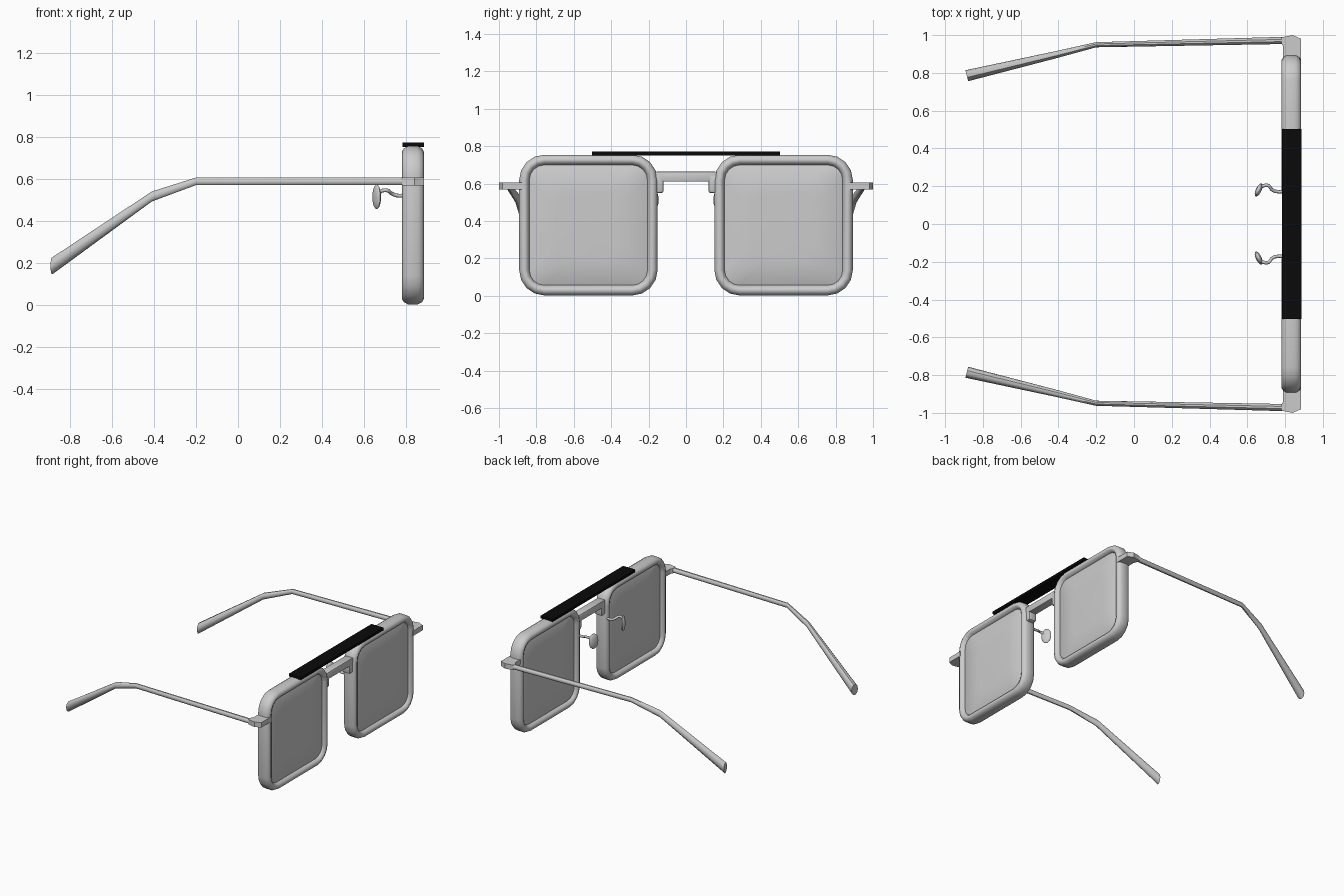
import bpy, bmesh, math
from mathutils import Vector, Matrix

if "Cube" in bpy.data.objects:
    bpy.data.objects.remove(bpy.data.objects["Cube"])


def finish(name, bm, angle=40):
    bmesh.ops.recalc_face_normals(bm, faces=bm.faces)
    mesh = bpy.data.meshes.new(name)
    bm.to_mesh(mesh)
    bm.free()
    ob = bpy.data.objects.new(name, mesh)
    bpy.context.collection.objects.link(ob)
    bpy.context.view_layer.objects.active = ob
    ob.select_set(True)
    bpy.ops.object.shade_smooth_by_angle(angle=math.radians(angle))
    ob.select_set(False)
    return ob


def loft(name, rings, closed=False, angle=40):
    bm = bmesh.new()
    vs = [[bm.verts.new(p) for p in r] for r in rings]
    n = len(vs[0])
    for i in range(len(vs) if closed else len(vs) - 1):
        a, b = vs[i], vs[(i + 1) % len(vs)]
        for j in range(n):
            k = (j + 1) % n
            bm.faces.new((a[j], a[k], b[k], b[j]))
    if not closed:
        bm.faces.new(vs[0])
        bm.faces.new(vs[-1])
    return finish(name, bm, angle)


def rounded_rect(x, yc, zc, hw, hh, r, n=4):
    pts = []
    for q, (sy, sz) in enumerate([(1, 1), (-1, 1), (-1, -1), (1, -1)]):
        for i in range(n + 1):
            a = math.pi / 2 * (q + i / n)
            pts.append((x, yc + sy * (hw - r) + r * math.cos(a),
                        zc + sz * (hh - r) + r * math.sin(a)))
    return pts


def box(name, lo, hi, bevel=0.0):
    bm = bmesh.new()
    lo, hi = Vector(lo), Vector(hi)
    bmesh.ops.create_cube(bm, size=1, matrix=Matrix.Translation((lo + hi) / 2)
                          @ Matrix.Diagonal((*(hi - lo), 1)))
    if bevel:
        bmesh.ops.bevel(bm, geom=bm.edges[:], offset=bevel, segments=2,
                        profile=0.5, affect='EDGES')
    return finish(name, bm)


# Rim cross-section: (inset from outer edge, x)
PROFILE = [(0.0, 0.808), (0.0, 0.857), (0.010, 0.876), (0.026, 0.885), (0.042, 0.879),
           (0.055, 0.858), (0.055, 0.807), (0.042, 0.786), (0.026, 0.780), (0.010, 0.789)]
# Lens layers: (x, inset)
LENS = [(0.797, 0.20), (0.803, 0.06), (0.812, 0.045), (0.853, 0.045), (0.862, 0.06), (0.868, 0.20)]

for s, side in ((1, "left"), (-1, "right")):
    yc, zc, hw, hh = s * 0.522, 0.378, 0.370, 0.376

    # Rim and lens
    loft(side + "_rim", [rounded_rect(x, yc, zc, hw - d, hh - d, 0.135 - d)
                         for d, x in PROFILE], closed=True, angle=60)
    loft(side + "_lens", [rounded_rect(x, yc, zc, hw - d, hh - d, 0.08)
                          for x, d in LENS], angle=50)

    # Hinge end piece
    outline = [(.79, .86), (.885, .86), (.885, .98), (.84, 1.0), (.78, .988), (.78, .955), (.79, .94)]
    loft(side + "_hinge", [[(x, s * y, z) for x, y in outline] for z in (.568, .606)], angle=30)

    # Temple arm: x, y, z, half width, half height
    path = [(.80, .972, .587, .019, .019), (-.20, .949, .587, .0135, .019),
            (-.41, .897, .515, .019, .025), (-.885, .785, .184, .029, .041)]
    rings = []
    for x, y, z, hy, hz in path:
        lean = -0.1 if x < -0.8 else 0.0
        rings.append([(x + 0.25 * (hy * math.cos(a)) * (1 if x < -.8 else 0) * -1,
                       s * (y + hy * math.cos(a)), z + hz * math.sin(a))
                      for a in [2 * math.pi * i / 10 for i in range(10)]])
    loft(side + "_temple", rings, angle=40)

    # Nose pad
    bm = bmesh.new()
    bmesh.ops.create_uvsphere(bm, u_segments=16, v_segments=10, radius=1,
                              matrix=Matrix.Translation((.660, s * .180, .513))
                              @ Matrix.Rotation(s * math.radians(-25), 4, 'Z')
                              @ Matrix.Diagonal((.015, .038, .058, 1)))
    finish(side + "_nose_pad", bm)

    # Nose pad wire
    cu = bpy.data.curves.new(side + "_pad_wire", 'CURVE')
    cu.dimensions = '3D'
    cu.bevel_depth = 0.009
    cu.bevel_resolution = 2
    cu.use_fill_caps = True
    pts = [(.80, .172, .520), (.755, .172, .520), (.730, .182, .530),
           (.712, .203, .543), (.688, .203, .543), (.664, .185, .528)]
    sp = cu.splines.new('BEZIER')
    sp.resolution_u = 4
    sp.bezier_points.add(len(pts) - 1)
    for bp, (x, y, z) in zip(sp.bezier_points, pts):
        bp.co = (x, s * y, z)
        bp.handle_left_type = bp.handle_right_type = 'AUTO'
    bpy.context.collection.objects.link(bpy.data.objects.new(side + "_pad_wire", cu))

    # Bridge end block
    y0, y1 = sorted((s * .120, s * .175))
    box(side + "_bridge_mount", (.800, y0, .550), (.865, y1, .655), .012)

# Bridge
box("bridge", (.800, -.165, .610), (.865, .165, .664), .008)

# Black brow bar
bar = box("brow_bar", (.783, -.502, .751), (.886, .502, .771))
mat = bpy.data.materials.new("black")
mat.diffuse_color = (0.003, 0.003, 0.003, 1)
mat.use_nodes = True
mat.node_tree.nodes["Principled BSDF"].inputs["Base Color"].default_value = mat.diffuse_color
bar.data.materials.append(mat)
